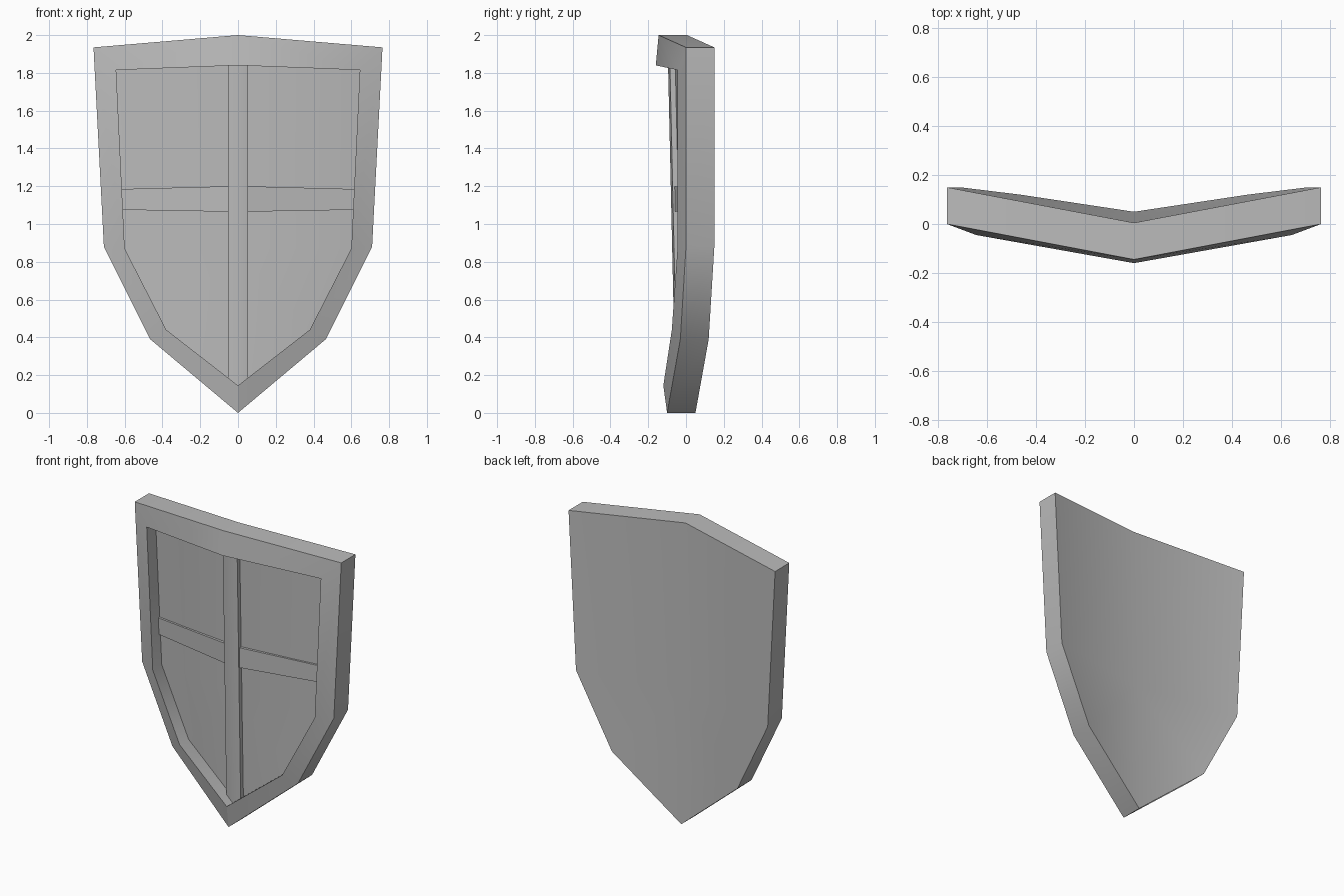
import bpy, bmesh, math

if "Cube" in bpy.data.objects:
    bpy.data.objects.remove(bpy.data.objects["Cube"], do_unlink=True)

grey = bpy.data.materials.new("plain grey")
grey.use_nodes = True
grey.diffuse_color = (0.5, 0.5, 0.5, 1)
grey.node_tree.nodes["Principled BSDF"].inputs["Base Color"].default_value = grey.diffuse_color


def finish(name, bm):
    """Make a half mesh into a mirrored object with sharp-edged smooth shading."""
    bmesh.ops.recalc_face_normals(bm, faces=bm.faces)
    mesh = bpy.data.meshes.new(name)
    bm.to_mesh(mesh)
    bm.free()
    mesh.materials.append(grey)
    obj = bpy.data.objects.new(name, mesh)
    bpy.context.collection.objects.link(obj)
    bpy.ops.object.select_all(action="DESELECT")
    obj.select_set(True)
    bpy.context.view_layer.objects.active = obj
    mirror = obj.modifiers.new("Mirror", "MIRROR")
    mirror.merge_threshold = 0.0005
    bpy.ops.object.modifier_apply(modifier="Mirror")
    bpy.ops.object.shade_smooth_by_angle(angle=math.radians(30))


def pushed(points, depth):
    return [(x, y + depth, z) for x, y, z in points]


def sheet(bm, ring):
    """Fill a half outline with bands reaching to the centre ridge."""
    top, tip = ring[0].co.copy(), ring[-1].co.copy()
    ridge = [ring[0]]
    for v in ring[2:-1]:
        t = (top.z - v.co.z) / (top.z - tip.z)
        ridge.append(bm.verts.new(top.lerp(tip, t)))
    ridge.append(ring[-1])
    for i in range(len(ridge) - 2):
        bm.faces.new((ridge[i], ring[i + 1], ring[i + 2], ridge[i + 1]))
    bm.faces.new((ridge[-2], ring[-2], ring[-1]))


# Shield body: half outlines from top centre round to the tip
outer = [(0, -0.145, 2), (0.765, 0, 1.935), (0.71, 0, 0.88), (0.465, -0.03, 0.39), (0, -0.1, 0)]
inner = [(0, -0.16, 1.84), (0.645, -0.045, 1.815), (0.6, -0.045, 0.87), (0.38, -0.075, 0.44), (0, -0.12, 0.145)]
bm = bmesh.new()
rings = [[bm.verts.new(p) for p in ring]
         for ring in (pushed(outer, 0.15), outer, inner, pushed(inner, 0.095))]
for a, b in zip(rings, rings[1:]):
    for i in range(len(a) - 1):
        bm.faces.new((a[i], a[i + 1], b[i + 1], b[i]))
sheet(bm, rings[0])
sheet(bm, rings[-1])
finish("shield_body", bm)


def bar(name, front, depth):
    """Block from a front outline, left open on the mirror plane."""
    bm = bmesh.new()
    f = [bm.verts.new(p) for p in front]
    b = [bm.verts.new(p) for p in pushed(front, depth)]
    bm.faces.new(f)
    bm.faces.new(b[::-1])
    for i in range(len(f)):
        j = (i + 1) % len(f)
        if abs(f[i].co.x) + abs(f[j].co.x) > 0:
            bm.faces.new((f[i], b[i], b[j], f[j]))
    finish(name, bm)


# Raised cross bars on the recessed panel
bar("upright_bar", [(0, -0.095, 1.84), (0.053, -0.085, 1.84), (0.053, -0.048, 0.185), (0, -0.057, 0.145)], 0.04)
bar("cross_bar", [(0.04, -0.062, 1.2), (0.615, 0.035, 1.185), (0.61, 0.035, 1.075), (0.04, -0.06, 1.065)], 0.03)
